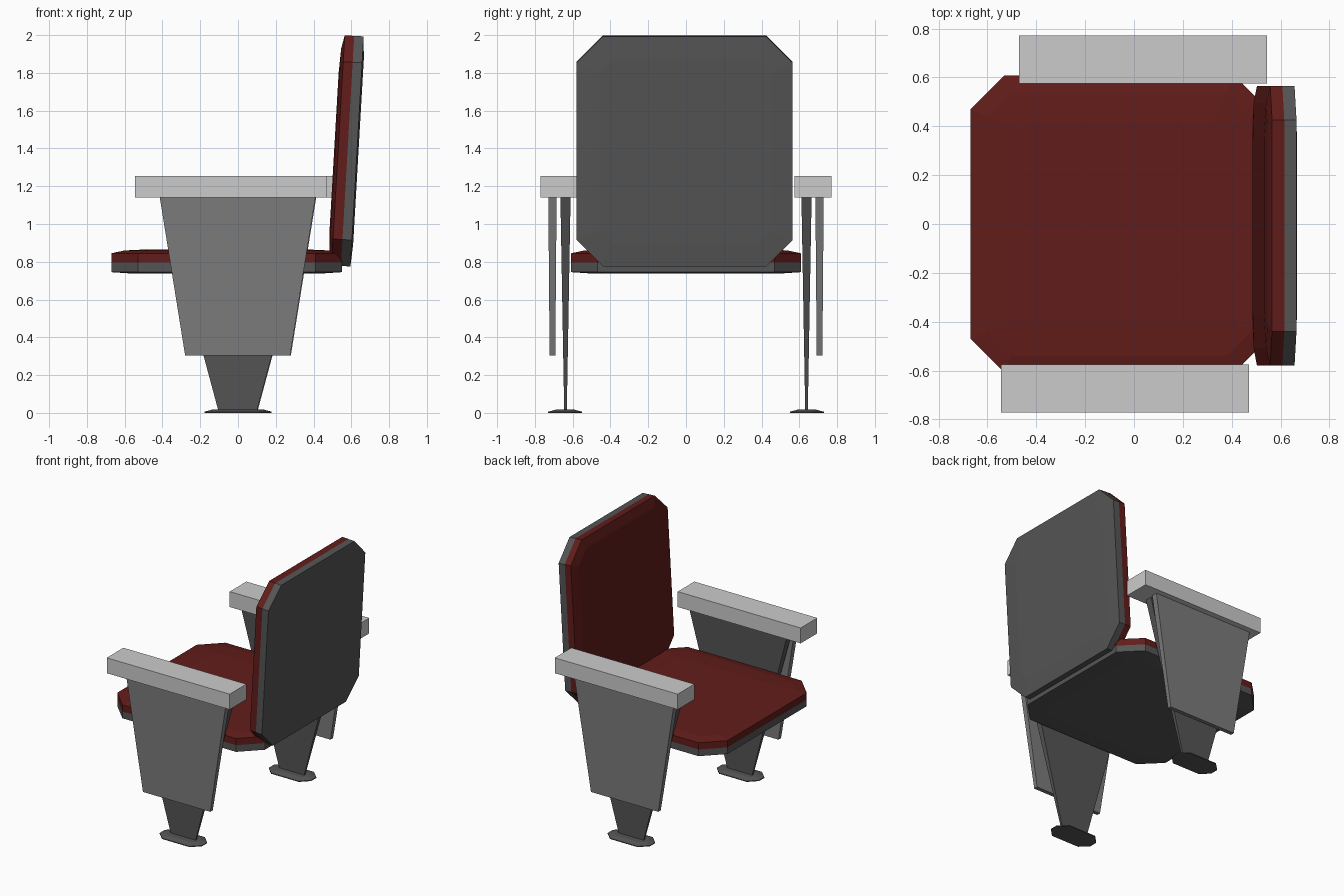
import bpy, bmesh
from math import radians
from mathutils import Matrix

if "Cube" in bpy.data.objects:
    bpy.data.objects.remove(bpy.data.objects["Cube"])


def material(name, r, g, b):
    m = bpy.data.materials.new(name)
    m.diffuse_color = (r, g, b, 1)
    m.use_nodes = True
    m.node_tree.nodes["Principled BSDF"].inputs["Base Color"].default_value = m.diffuse_color
    return m


RED = material("red_fabric", 0.12, 0.012, 0.01)
DARK = material("dark_grey", 0.09, 0.09, 0.09)
MID = material("mid_grey", 0.2, 0.2, 0.2)


def rect(hx, hy, z):
    return [(-hx, -hy, z), (hx, -hy, z), (hx, hy, z), (-hx, hy, z)]


def octagon(hx, hy, c, z, inset=0.0):
    c -= inset * 0.586
    hx, hy = hx - inset, hy - inset
    return [(-hx + c, -hy, z), (hx - c, -hy, z), (hx, -hy + c, z), (hx, hy - c, z),
            (hx - c, hy, z), (-hx + c, hy, z), (-hx, hy - c, z), (-hx, -hy + c, z)]


def loft(name, rings, matrix, mat=None):
    """Closed flat-shaded solid through rings of equal vertex count."""
    bm = bmesh.new()
    loops = [[bm.verts.new(p) for p in ring] for ring in rings]
    n = len(loops[0])
    for a, b in zip(loops, loops[1:]):
        for i in range(n):
            j = (i + 1) % n
            bm.faces.new((a[i], a[j], b[j], b[i]))
    bm.faces.new(loops[0][::-1])
    bm.faces.new(loops[-1])
    bm.transform(matrix)
    bmesh.ops.recalc_face_normals(bm, faces=bm.faces[:])
    me = bpy.data.meshes.new(name)
    bm.to_mesh(me)
    bm.free()
    if mat:
        me.materials.append(mat)
    ob = bpy.data.objects.new(name, me)
    bpy.context.collection.objects.link(ob)
    return ob


def padded_panel(name, hx, hy, matrix):
    """Grey shell below the local z = 0 plane, domed red cushion above it."""
    c = 0.14
    loft(name + "_shell", [octagon(hx, hy, c, -0.058, 0.12), octagon(hx, hy, c, -0.05),
                           octagon(hx, hy, c, 0)], matrix, DARK)
    loft(name + "_cushion", [octagon(hx, hy, c, 0), octagon(hx, hy, c, 0.05),
                             octagon(hx, hy, c, 0.065, 0.07),
                             octagon(hx, hy, c, 0.071, 0.2)], matrix, RED)


# Seat and tilted backrest
padded_panel("seat", 0.61, 0.608, Matrix.Translation((-0.06, 0, 0.795)))
padded_panel("backrest", 0.61, 0.572,
             Matrix.Translation((0.58, -0.007, 1.387)) @ Matrix.Rotation(radians(-86.7), 4, 'Y'))

# Side supports: the second is the first turned half a circle about z
for side, angle in (("right", 0), ("left", 180)):
    turn = Matrix.Rotation(radians(angle), 4, 'Z')

    def at(x, y):
        return turn @ Matrix.Translation((x, y, 0))

    # Armrest
    loft("armrest_" + side, [rect(0.508, 0.098, 1.14), rect(0.508, 0.098, 1.255)],
         at(-0.037, -0.673))
    # Outer tapered side panel
    loft("side_panel_" + side, [rect(0.278, 0.015, 0.305), rect(0.412, 0.022, 1.14)],
         at(-0.002, -0.707), MID)
    # Inner tapered leg
    loft("leg_" + side, [rect(0.103, 0.007, 0.015), rect(0.405, 0.027, 1.14)],
         at(-0.002, -0.638), DARK)
    # Floor plate
    loft("foot_" + side, [octagon(0.175, 0.09, 0.06, 0), octagon(0.175, 0.09, 0.06, 0.006),
                          octagon(0.175, 0.09, 0.06, 0.017, 0.04)],
         at(-0.003, -0.64), DARK)
